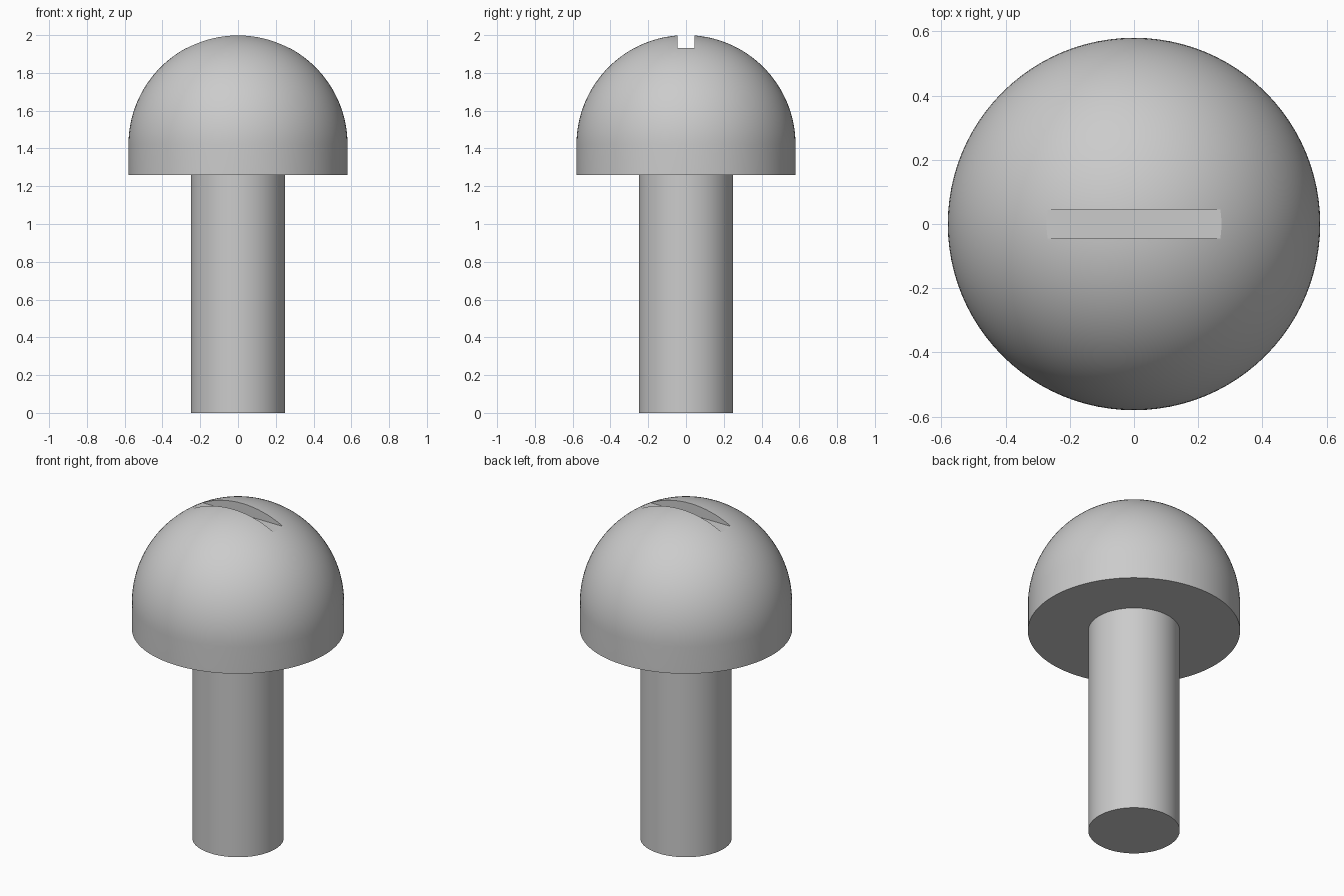
import bpy, bmesh
from math import sin, cos, pi, radians

SEGMENTS = 96
HEAD_R, SHAFT_R = 0.58, 0.25
HEAD_BASE, DOME_Z = 1.26, 1.42
SLOT_FLOOR, SLOT_WIDTH = 1.932, 0.09

cube = bpy.data.objects.get("Cube")
if cube:
    bpy.data.objects.remove(cube, do_unlink=True)

steel = bpy.data.materials.new("grey_steel")
steel.use_nodes = True
colour = (0.6, 0.6, 0.6, 1)
steel.diffuse_color = colour
steel.node_tree.nodes["Principled BSDF"].inputs["Base Color"].default_value = colour


def lathe(name, profile):
    """Revolve an (r, z) profile about the z axis."""
    bm = bmesh.new()
    verts = [bm.verts.new((r, 0, z)) for r, z in profile]
    edges = [bm.edges.new(pair) for pair in zip(verts, verts[1:])]
    bmesh.ops.spin(bm, geom=verts + edges, cent=(0, 0, 0), axis=(0, 0, 1),
                   angle=2 * pi, steps=SEGMENTS)
    bmesh.ops.remove_doubles(bm, verts=bm.verts, dist=1e-5)
    bmesh.ops.recalc_face_normals(bm, faces=bm.faces)
    mesh = bpy.data.meshes.new(name)
    bm.to_mesh(mesh)
    bm.free()
    obj = bpy.data.objects.new(name, mesh)
    bpy.context.collection.objects.link(obj)
    mesh.materials.append(steel)
    return obj


def activate(obj):
    bpy.ops.object.select_all(action="DESELECT")
    obj.select_set(True)
    bpy.context.view_layer.objects.active = obj


# Domed head with a short straight skirt
RINGS = 32
dome = [(HEAD_R * cos(pi / 2 * i / RINGS), DOME_Z + HEAD_R * sin(pi / 2 * i / RINGS))
        for i in range(RINGS)]
head = lathe("head", [(0, HEAD_BASE), (HEAD_R, HEAD_BASE)] + dome + [(0, DOME_Z + HEAD_R)])

# Plain cylindrical shaft
shaft = lathe("shaft", [(0, 0), (SHAFT_R, 0), (SHAFT_R, HEAD_BASE), (0, HEAD_BASE)])

# Driver slot cut straight across the crown
bpy.ops.mesh.primitive_cube_add(size=1, location=(0, 0, SLOT_FLOOR + 0.1))
cutter = bpy.context.object
cutter.name = "slot_cutter"
cutter.scale = (1.4, SLOT_WIDTH, 0.2)
cutter.data.materials.append(steel)
cutter.hide_render = True
bpy.context.view_layer.update()

activate(head)
slot = head.modifiers.new("slot", "BOOLEAN")
slot.operation = "DIFFERENCE"
slot.solver = "EXACT"
slot.object = cutter
bpy.ops.object.modifier_apply(modifier=slot.name)
bpy.data.objects.remove(cutter, do_unlink=True)

# Smooth curves, crisp rims and slot edges
for part in (head, shaft):
    activate(part)
    bpy.ops.object.shade_smooth_by_angle(angle=radians(18))
